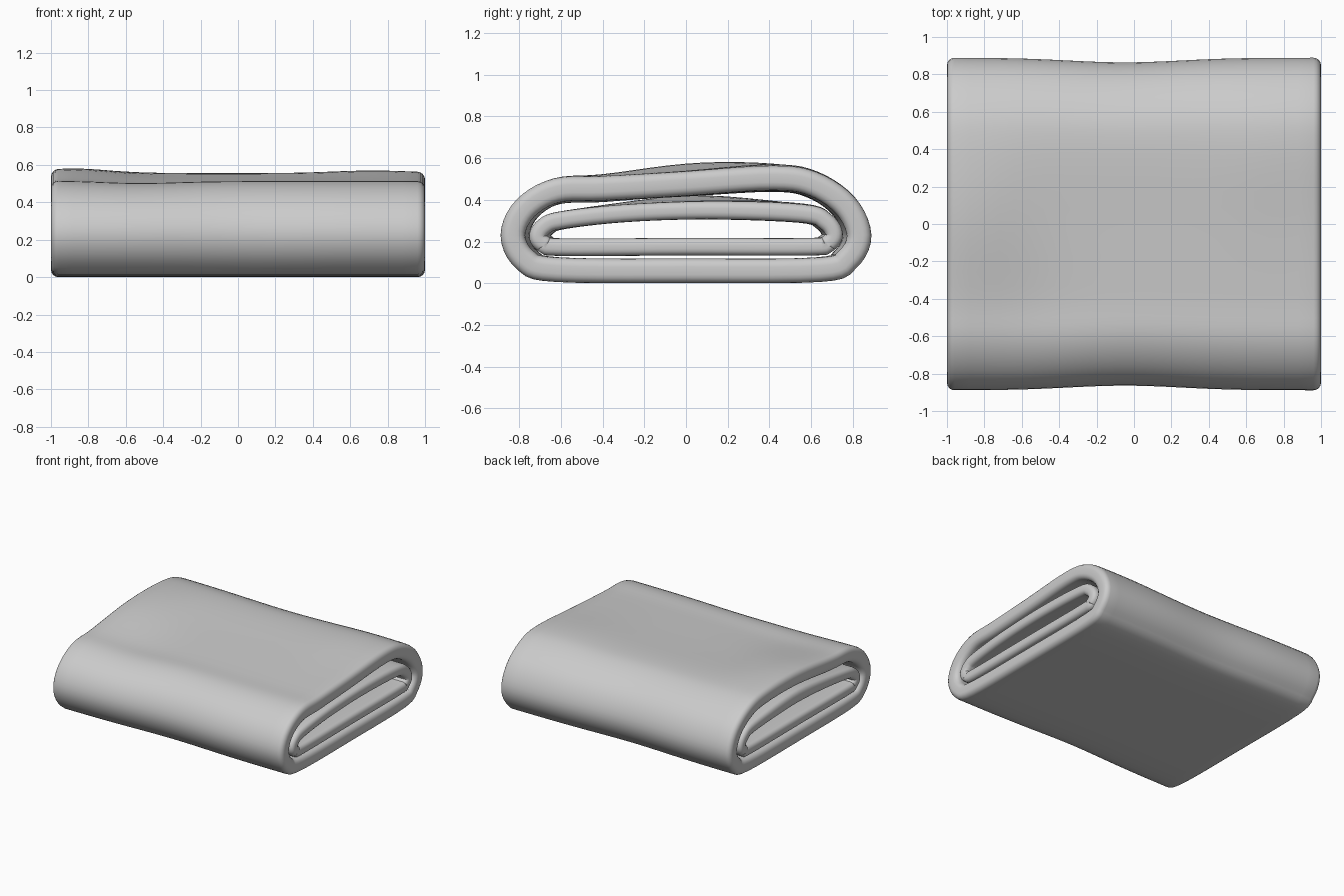
import bpy, bmesh, math
from mathutils import Vector

if "Cube" in bpy.data.objects:
    bpy.data.objects.remove(bpy.data.objects["Cube"])


def closed_curve(pts, steps):
    """Smooth closed curve through (y, z) points (Catmull-Rom)."""
    out, n = [], len(pts)
    for i in range(n):
        a, b, c, d = (Vector(pts[(i + k) % n]) for k in (-1, 0, 1, 2))
        for s in range(steps):
            t = s / steps
            out.append(0.5 * (2 * b + (c - a) * t + (2 * a - 5 * b + 4 * c - d) * t * t
                              + (3 * b - a - 3 * c + d) * t ** 3))
    return out


def cloth_section(thick, r, half=1.0, cuts=24):
    """Rounded rectangle across the cloth: (x, offset from centreline)."""
    h, sec = thick / 2, []
    for sx, so, start in ((1, 1, 90), (1, -1, 0), (-1, -1, -90), (-1, 1, -180)):
        for k in range(5):
            a = math.radians(start - 90 * k / 4)
            sec.append((sx * (half - r) + r * math.cos(a), so * (h - r) + r * math.sin(a)))
        if sx == so * -1 and sx == 1 or (sx == -1 and so == 1):
            # long cloth face running to the other end
            o = -h if so == -1 else h
            d = -1 if so == -1 else 1
            sec += [(d * (half - r) * (2 * k / cuts - 1), o) for k in range(1, cuts)]
    return sec


def drape(x, y, z):
    """Soft sag and bumps of the cloth."""
    w = min(max((z - 0.25) / 0.2, 0), 1)
    w = w * w * (3 - 2 * w)
    bump = 0.04 * math.exp(-((x + 0.88) / 0.3) ** 2 - ((y - 0.05) / 0.4) ** 2)
    bump += 0.014 * math.exp(-((x - 0.72) / 0.3) ** 2 - ((y - 0.4) / 0.4) ** 2)
    bump -= 0.012 * math.exp(-((x + 0.55) / 0.3) ** 2 - ((y + 0.5) / 0.3) ** 2)
    y *= 1 - 0.028 * math.exp(-((x + 0.05) / 0.42) ** 2)
    return Vector((x, y, z + w * bump))


def fold(name, pts, thick, r):
    path = closed_curve(pts, 5)
    sec = cloth_section(thick, r)
    bm = bmesh.new()
    rings = []
    for i, p in enumerate(path):
        t = (path[(i + 1) % len(path)] - path[i - 1]).normalized()
        nrm = Vector((t.y, -t.x))
        rings.append([bm.verts.new(drape(x, p.x + nrm.x * o, p.y + nrm.y * o)) for x, o in sec])
    for i, ring in enumerate(rings):
        nxt = rings[(i + 1) % len(rings)]
        for j in range(len(sec)):
            k = (j + 1) % len(sec)
            bm.faces.new((ring[j], ring[k], nxt[k], nxt[j]))
    bmesh.ops.recalc_face_normals(bm, faces=bm.faces)
    me = bpy.data.meshes.new(name)
    bm.to_mesh(me)
    bm.free()
    me.shade_smooth()
    ob = bpy.data.objects.new(name, me)
    bpy.context.collection.objects.link(ob)
    return ob


# outer wrap of the folded cloth
fold("outer_fold", [(-0.62, 0.065), (0, 0.06), (0.64, 0.065), (0.775, 0.115), (0.83, 0.23),
                    (0.765, 0.37), (0.61, 0.47), (0.42, 0.497), (0, 0.475), (-0.4, 0.455),
                    (-0.62, 0.445), (-0.77, 0.36), (-0.83, 0.23), (-0.77, 0.11)], 0.118, 0.04)

# inner wrap tucked inside
fold("inner_fold", [(-0.6, 0.173), (0, 0.175), (0.6, 0.175), (0.68, 0.19), (0.71, 0.235),
                    (0.67, 0.295), (0.56, 0.332), (0.1, 0.348), (-0.3, 0.335), (-0.6, 0.302),
                    (-0.68, 0.272), (-0.71, 0.225), (-0.68, 0.187)], 0.084, 0.032)
